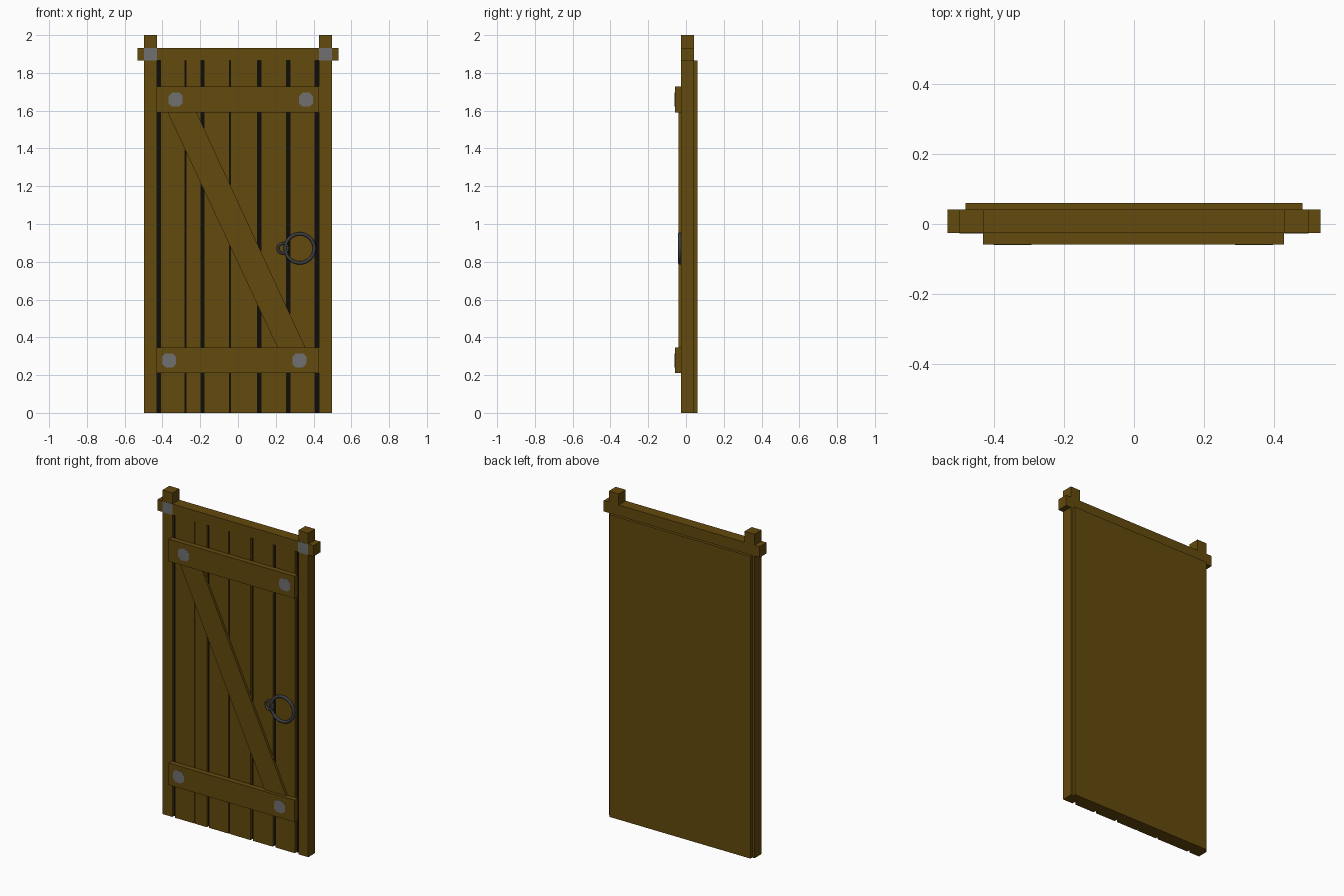
import bpy, bmesh, math

cube = bpy.data.objects.get("Cube")
if cube:
    bpy.data.objects.remove(cube, do_unlink=True)


def material(name, rgb):
    m = bpy.data.materials.new(name)
    m.use_nodes = True
    m.diffuse_color = (*rgb, 1)
    m.node_tree.nodes["Principled BSDF"].inputs["Base Color"].default_value = (*rgb, 1)
    return m


WOOD = material("brown wood", (0.127, 0.067, 0.004))
PLATE = material("grey iron", (0.16, 0.16, 0.16))
RING = material("dark iron", (0.045, 0.047, 0.053))
GAP = material("black gap", (0.004, 0.004, 0.004))

FRONT, BACK = -0.026, 0.042      # faces of the frame
BATTEN = -0.059                  # front face of the battens


def prism(name, outline, y0, y1, mat):
    """Extrude an x-z outline from y0 to y1."""
    bm = bmesh.new()
    near = [bm.verts.new((x, y0, z)) for x, z in outline]
    far = [bm.verts.new((x, y1, z)) for x, z in outline]
    bm.faces.new(near)
    bm.faces.new(far[::-1])
    for i in range(len(near)):
        j = (i + 1) % len(near)
        bm.faces.new((near[j], near[i], far[i], far[j]))
    bmesh.ops.recalc_face_normals(bm, faces=bm.faces)
    mesh = bpy.data.meshes.new(name)
    bm.to_mesh(mesh)
    bm.free()
    mesh.materials.append(mat)
    obj = bpy.data.objects.new(name, mesh)
    bpy.context.collection.objects.link(obj)
    return obj


def box(name, x0, x1, z0, z1, y0=FRONT, y1=BACK, mat=WOOD):
    return prism(name, [(x0, z0), (x1, z0), (x1, z1), (x0, z1)], y0, y1, mat)


def ring(name, x, z, major, minor):
    bpy.ops.mesh.primitive_torus_add(
        major_segments=32, minor_segments=10, major_radius=major, minor_radius=minor,
        location=(x, -0.033, z), rotation=(math.pi / 2, 0, 0))
    obj = bpy.context.object
    obj.name = name
    obj.data.materials.append(RING)
    bpy.ops.object.shade_smooth()


# Frame: posts below and above the lintel, with square corner plates
LOW, HIGH = 1.865, 1.932
for side, s in (("left", 1), ("right", -1)):
    xs = sorted((s * 0.43, s * 0.498))
    box(side + "_post", *xs, 0, LOW)
    box(side + "_post_top", *xs, HIGH, 2)
    box(side + "_corner_plate", *xs, LOW, HIGH, FRONT - 0.001, FRONT + 0.001, PLATE)
box("lintel", -0.533, 0.533, LOW, HIGH)

# Backing boards: black in the gaps between planks
core = box("door_core", -0.43, 0.43, 0, LOW, -0.008, BACK)
core.data.materials.append(GAP)
for face in core.data.polygons:
    if face.normal.y < -0.5:
        face.material_index = 1
box("back_panel", -0.482, 0.482, 0, LOW, BACK, 0.06)

# Front planks
planks = [(-0.411, -0.28), (-0.274, -0.195), (-0.181, -0.046),
          (-0.039, 0.104), (0.121, 0.256), (0.274, 0.407)]
for i, (x0, x1) in enumerate(planks):
    box(f"plank_{i + 1}", x0, x1, 0, LOW, FRONT, -0.008)

# Battens and diagonal brace
box("lower_batten", -0.432, 0.428, 0.21, 0.345, BATTEN, FRONT)
box("upper_batten", -0.432, 0.428, 1.59, 1.727, BATTEN, FRONT)
prism("diagonal_brace", [(0.209, 0.345), (0.357, 0.345), (-0.219, 1.59), (-0.372, 1.59)],
      -0.04, FRONT, WOOD)

# Chamfered bolt plates on the battens
R, C = 0.037, 0.019
octagon = [(-C, -R), (C, -R), (R, -C), (R, C), (C, R), (-C, R), (-R, C), (-R, -C)]
for i, (x, z) in enumerate([(-0.33, 1.658), (0.36, 1.658), (-0.365, 0.278), (0.325, 0.278)]):
    prism(f"bolt_plate_{i + 1}", [(x + a, z + b) for a, b in octagon],
          BATTEN - 0.001, BATTEN + 0.001, PLATE)

# Pull ring and its eye
ring("pull_ring", 0.327, 0.871, 0.077, 0.009)
ring("ring_eye", 0.238, 0.871, 0.026, 0.007)
